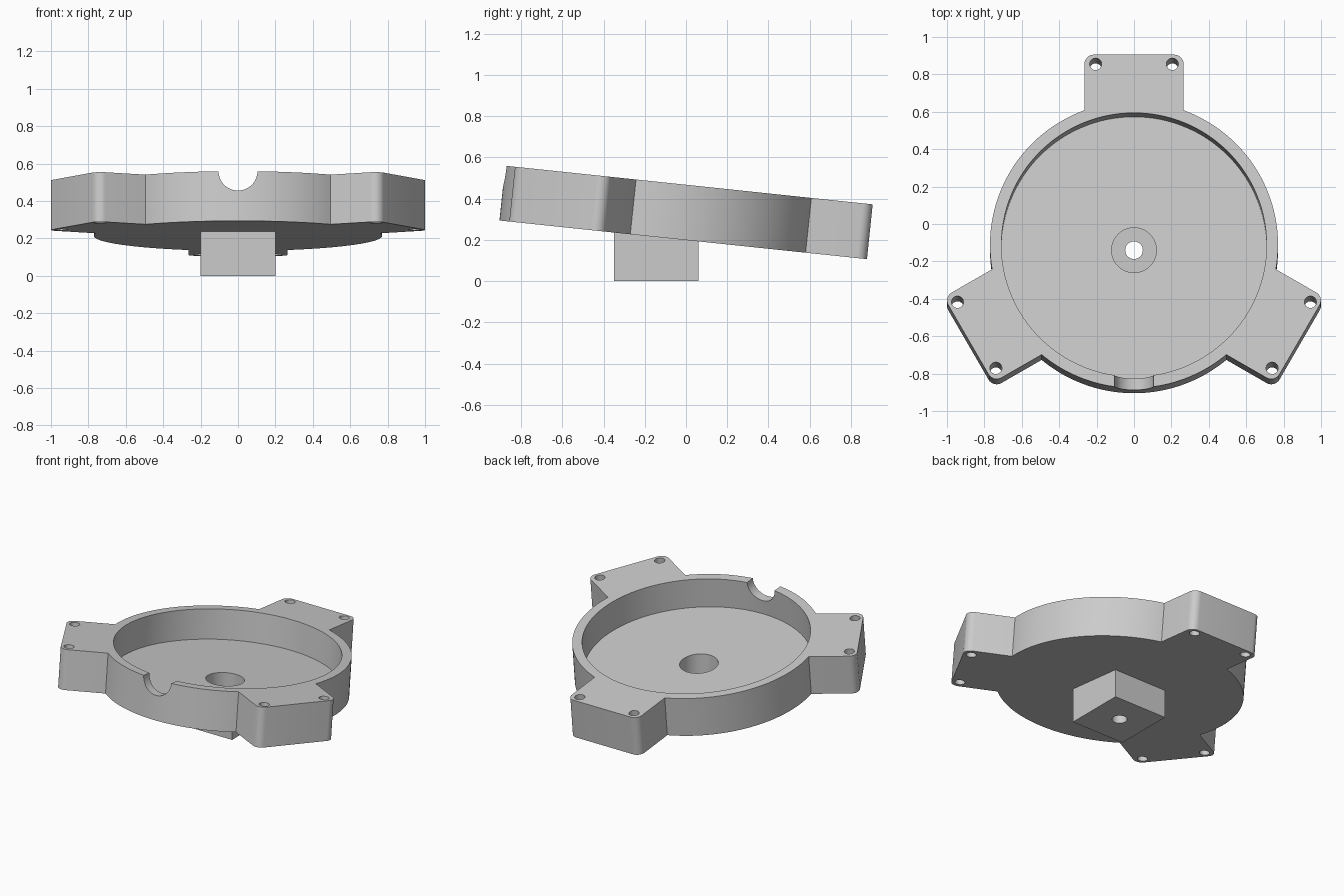
import bpy, bmesh
from math import sin, cos, asin, pi, radians
from mathutils import Matrix, Vector

cube = bpy.data.objects.get("Cube")
if cube:
    bpy.data.objects.remove(cube, do_unlink=True)

DISC_R, POCKET_R = 0.77, 0.709
THICK, POCKET_DEPTH = 0.267, 0.2
LUG_HALF, LUG_TIP, LUG_ROUND = 0.265, 1.022, 0.05
TILT = Matrix.Translation((0, -0.111, 0.479)) @ Matrix.Rotation(radians(-6), 4, 'X')
BORE_Y = -0.14

grey = bpy.data.materials.new("light_grey")
grey.use_nodes = True
colour = (0.6, 0.6, 0.6, 1)
grey.diffuse_color = colour
grey.node_tree.nodes["Principled BSDF"].inputs["Base Color"].default_value = colour


def finish(bm, name, matrix):
    bmesh.ops.recalc_face_normals(bm, faces=bm.faces)
    bm.transform(matrix)
    mesh = bpy.data.meshes.new(name)
    bm.to_mesh(mesh)
    bm.free()
    mesh.materials.append(grey)
    obj = bpy.data.objects.new(name, mesh)
    bpy.context.collection.objects.link(obj)
    return obj


def prism(name, points, z0, z1, matrix=Matrix()):
    bm = bmesh.new()
    face = bm.faces.new([bm.verts.new((x, y, z0)) for x, y in points])
    out = bmesh.ops.extrude_face_region(bm, geom=[face])
    verts = [v for v in out["geom"] if isinstance(v, bmesh.types.BMVert)]
    bmesh.ops.translate(bm, verts=verts, vec=(0, 0, z1 - z0))
    return finish(bm, name, matrix)


def arc(cx, cy, r, a0, a1, n):
    return [(cx + r * cos(a0 + (a1 - a0) * i / n), cy + r * sin(a0 + (a1 - a0) * i / n))
            for i in range(n + 1)]


def cylinder(name, x, y, r, z0, z1, matrix=Matrix(), n=40):
    return prism(name, arc(x, y, r, 0, 2 * pi, n)[:-1], z0, z1, matrix)


def spin(points, angle):
    rot = Matrix.Rotation(angle, 2)
    return [tuple(rot @ Vector(p)) for p in points]


# Outline: three rounded lugs joined by arcs of the disc
root = asin(LUG_HALF / DISC_R)
cx, cy = LUG_HALF - LUG_ROUND, LUG_TIP - LUG_ROUND
sector = arc(cx, cy, LUG_ROUND, 0, pi / 2, 8)
sector += arc(-cx, cy, LUG_ROUND, pi / 2, pi, 8)
sector += arc(0, 0, DISC_R, pi / 2 + root, pi / 2 + 2 * pi / 3 - root, 40)
turns = [i * 2 * pi / 3 for i in range(3)]
outline = [p for t in turns for p in spin(sector, t)]
housing = prism("tilted_housing", outline, -THICK, 0, TILT)

# Mounting block underneath, standing level
block = prism("mounting_block", [(-0.2, -0.35), (0.2, -0.35), (0.2, 0.06), (-0.2, 0.06)], 0, 0.25)

# Cutters: round pocket, rim notch, stepped bore and lug screw holes
cutters = [
    cylinder("pocket_cutter", 0, 0, POCKET_R, -POCKET_DEPTH, 0.2, TILT, 128),
    cylinder("notch_cutter", 0, 0, 0.104, 0.6, 0.95, TILT @ Matrix.Rotation(pi / 2, 4, 'X')),
    cylinder("counterbore_cutter", 0, BORE_Y, 0.12, 0.08, 0.4),
    cylinder("bore_cutter", 0, BORE_Y, 0.047, -0.1, 0.4),
]
for t in turns:
    for x, y in spin([(-0.205, 0.971), (0.205, 0.971)], t):
        cutters.append(cylinder("screw_hole_cutter", x, y, 0.032, -0.5, 0.2, TILT, 32))

for tool in [block] + cutters:
    mod = housing.modifiers.new(tool.name, 'BOOLEAN')
    mod.operation = 'UNION' if tool is block else 'DIFFERENCE'
    mod.solver = 'EXACT'
    mod.object = tool
    tool.hide_render = True

# Bake the cuts, then drop the helpers
bpy.context.view_layer.update()
deps = bpy.context.evaluated_depsgraph_get()
baked = bpy.data.meshes.new_from_object(housing.evaluated_get(deps))
housing.modifiers.clear()
housing.data = baked
for tool in [block] + cutters:
    bpy.data.objects.remove(tool, do_unlink=True)
baked.materials.clear()
baked.materials.append(grey)
for poly in baked.polygons:
    poly.material_index = 0

for obj in bpy.context.selected_objects:
    obj.select_set(False)
housing.select_set(True)
bpy.context.view_layer.objects.active = housing
bpy.ops.object.shade_smooth_by_angle(angle=radians(30))
